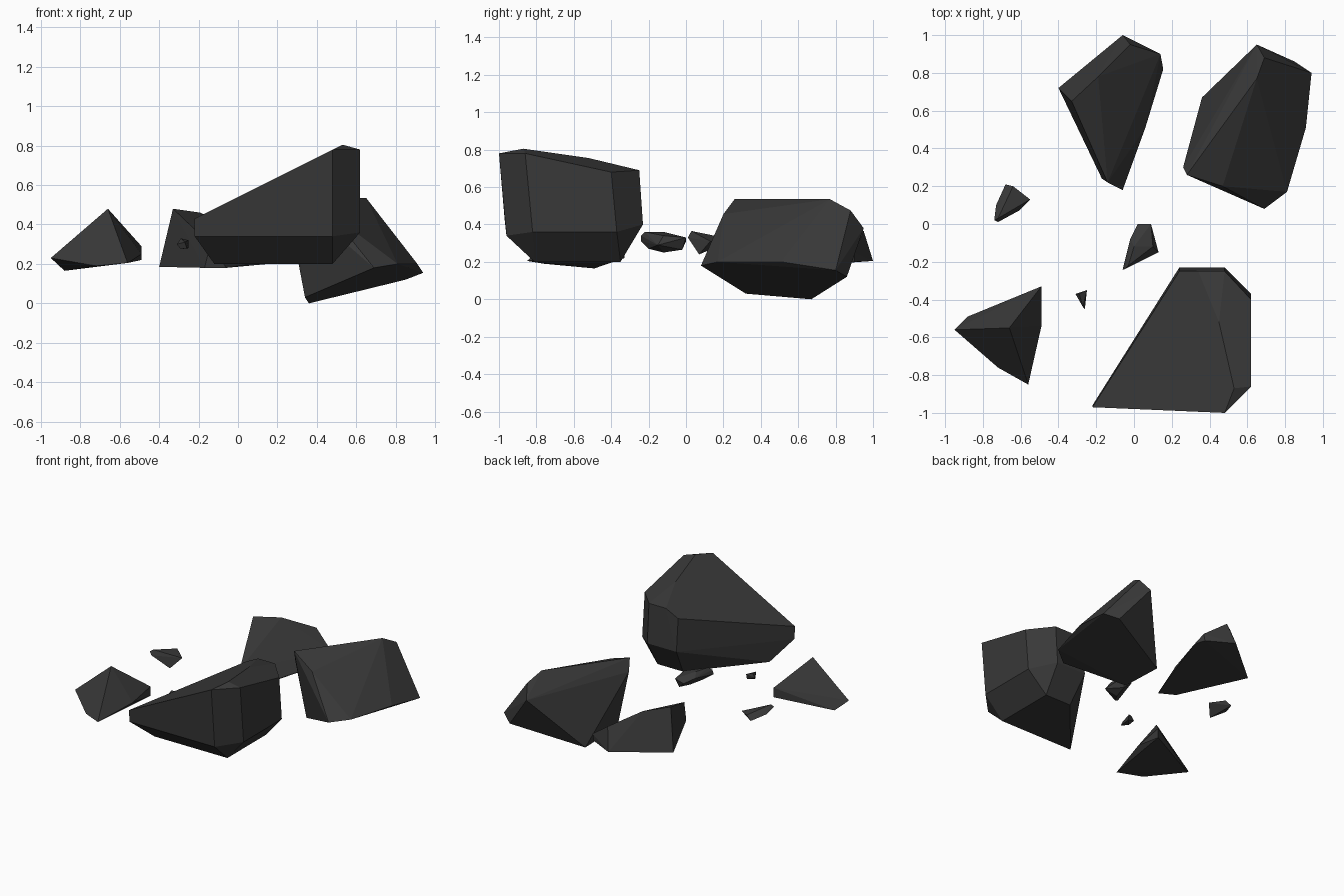
import bpy
import bmesh
from math import radians

default_cube = bpy.data.objects.get("Cube")
if default_cube:
    bpy.data.objects.remove(default_cube, do_unlink=True)


def make_material(name, colour):
    material = bpy.data.materials.new(name)
    material.use_nodes = True
    material.diffuse_color = colour
    material.node_tree.nodes["Principled BSDF"].inputs["Base Color"].default_value = colour
    return material


stone = make_material("charcoal stone", (.04, .04, .04, 1))


def make_rock(name, corners):
    """Wrap a faceted, flat shaded convex rock around its corner points."""
    bm = bmesh.new()
    for corner in corners:
        bm.verts.new(corner)
    hull = bmesh.ops.convex_hull(bm, input=bm.verts[:])
    # Drop points swallowed by the hull
    inner = [v for v in bm.verts if not v.link_faces]
    bmesh.ops.delete(bm, geom=inner, context="VERTS")
    # Merge nearly coplanar triangles into clean facets
    bmesh.ops.dissolve_limit(bm, angle_limit=radians(2), verts=bm.verts[:], edges=bm.edges[:])
    bmesh.ops.recalc_face_normals(bm, faces=bm.faces[:])
    mesh = bpy.data.meshes.new(name)
    bm.to_mesh(mesh)
    bm.free()
    mesh.materials.append(stone)
    rock = bpy.data.objects.new(name, mesh)
    bpy.context.collection.objects.link(rock)
    return rock


# Large wedge at the front: front face, right side, ridge, back, underside
make_rock("front_boulder", [
    (-.22, -.97, .43), (.48, -1, .78), (-.22, -.96, .34), (.48, -.96, .34),
    (.62, -.86, .78), (.62, -.4, .68), (.62, -.82, .36), (.62, -.37, .36),
    (.53, -.87, .805), (.45, -.52, .755), (.34, -.25, .69),
    (.24, -.25, .64), (.48, -.25, .69), (.24, -.23, .4), (.48, -.23, .4),
    (-.12, -.81, .2), (.48, -.81, .2), (.48, -.35, .2), (.27, -.35, .2),
])

# Tilted slab at the back on the +x side
make_rock("back_boulder", [
    (.28, .26, .535), (.65, .77, .535), (.69, .88, .475), (.65, .95, .38),
    (.26, .3, .45), (.36, .67, 0), (.34, .32, .03), (.69, .08, .18),
    (.81, .17, .2), (.47, .2, .455), (.91, .51, .2), (.94, .8, .155),
    (.85, .86, .12),
])

# Long flat-bottomed rock at the back centre
make_rock("back_long_rock", [
    (-.4, .72, .185), (-.06, 1, .205), (-.33, .65, .48), (-.19, .78, .46),
    (-.02, .95, .365), (.14, .9, .25), (.155, .82, .2), (.13, .9, .2),
    (.06, .51, .2), (-.06, .18, .18), (-.14, .22, .3), (-.17, .24, .18),
])

# Pyramid shaped rock on the -x side
make_rock("pyramid_rock", [
    (-.66, -.55, .48), (-.95, -.56, .23), (-.88, -.49, .165),
    (-.49, -.33, .29), (-.49, -.33, .22), (-.49, -.54, .25),
    (-.56, -.85, .205), (-.72, -.76, .19),
])

# Small shards between the rocks
make_rock("side_shard", [
    (-.74, .02, .35), (-.72, .01, .33), (-.72, .03, .365), (-.73, .1, .32),
    (-.68, .21, .3), (-.64, .2, .33), (-.55, .13, .31), (-.61, .07, .24),
])
make_rock("middle_shard", [
    (-.06, -.24, .31), (-.05, -.24, .34), (-.03, -.22, .36), (0, -.12, .36),
    (.1, -.12, .34), (.13, -.15, .29), (.09, 0, .33), (.02, 0, .31),
    (.07, -.02, .265), (-.02, -.08, .33), (.05, -.12, .25), (0, -.2, .27),
])
make_rock("tiny_shard", [
    (-.31, -.37, .3), (-.29, -.37, .33), (-.25, -.35, .32), (-.25, -.36, .28),
    (-.26, -.45, .28), (-.27, -.44, .31), (-.29, -.4, .275),
])
